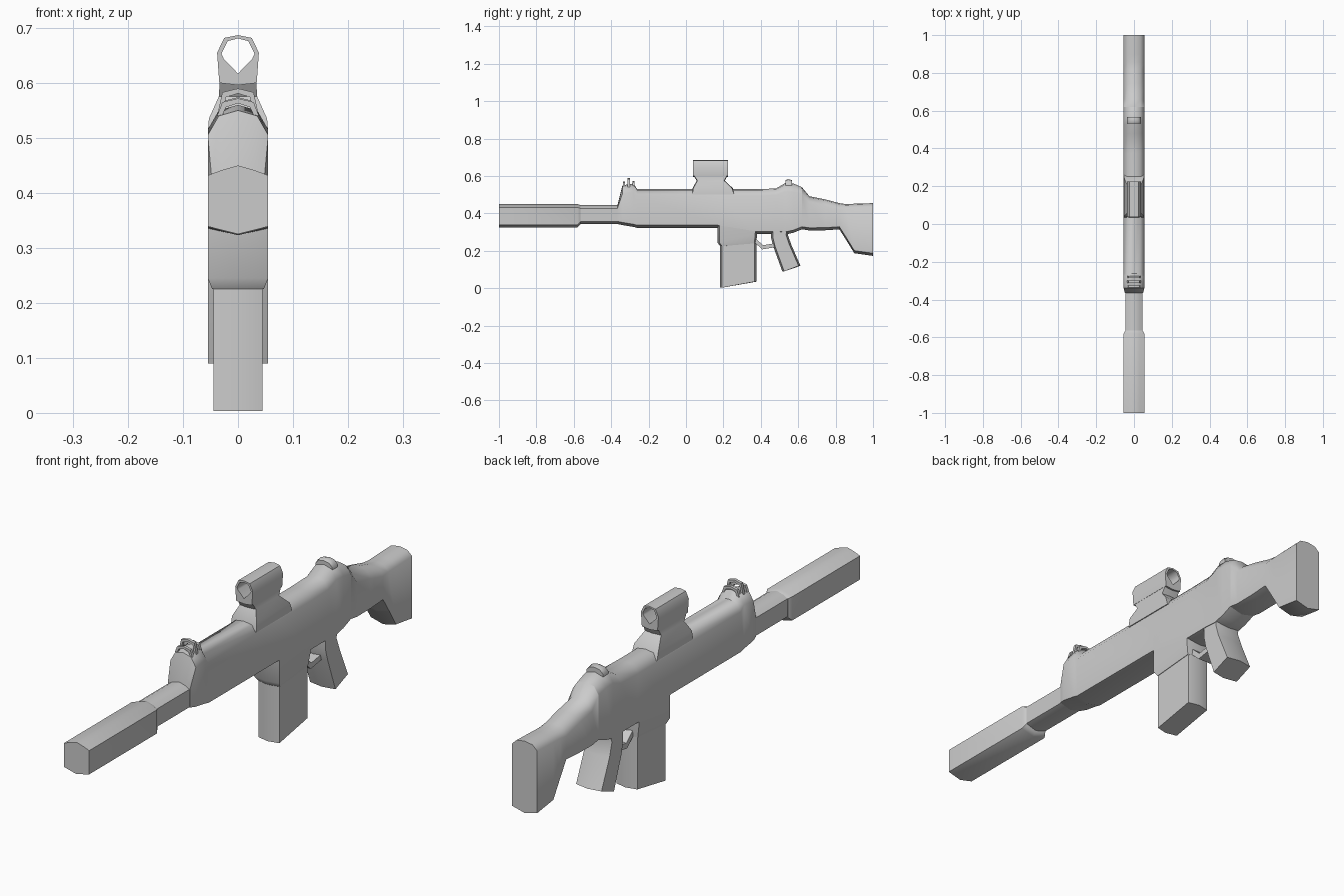
import bpy, bmesh

if "Cube" in bpy.data.objects:
    bpy.data.objects.remove(bpy.data.objects["Cube"])


def finish(name, bm, angle=50):
    bmesh.ops.recalc_face_normals(bm, faces=bm.faces[:])
    me = bpy.data.meshes.new(name)
    bm.to_mesh(me)
    bm.free()
    ob = bpy.data.objects.new(name, me)
    bpy.context.collection.objects.link(ob)
    bpy.ops.object.select_all(action='DESELECT')
    ob.select_set(True)
    bpy.context.view_layer.objects.active = ob
    bpy.ops.object.shade_smooth_by_angle(angle=angle * 3.14159 / 180)
    return ob


def loft(name, rings, closed=False):
    """Skin a row of equal-sized rings; cap the ends or join last to first."""
    bm = bmesh.new()
    vs = [[bm.verts.new(p) for p in r] for r in rings]
    n = len(vs[0])
    pairs = list(zip(vs, vs[1:])) + ([(vs[-1], vs[0])] if closed else [])
    for a, b in pairs:
        for i in range(n):
            j = (i + 1) % n
            bm.faces.new((a[i], a[j], b[j], b[i]))
    if not closed:
        bm.faces.new(vs[0])
        bm.faces.new(vs[-1])
    return finish(name, bm)


def mirrored(half, y):
    """Half outline (first and last points on x = 0) to a full ring at y."""
    pts = half + [(-x, z) for x, z in half[-2:0:-1]]
    return [(x, y, z) for x, z in pts]


def section(y, top, bot, w=0.055, tw=0.035, a=0.006, b=0.035, c=0.014):
    return mirrored([(0, top), (tw, top - a), (w, top - b),
                     (w, bot + c), (0, bot)], y)


def plan_ring(y0, y1, z0, z1, w, d=0.01):
    """Ring across a vertical part, with shallow pointed front and back."""
    zf, zb = z0, z1
    return [(0, y0, zf), (w, y0 + d, zf), (w, y1 - d, zb),
            (0, y1, zb), (-w, y1 - d, zb), (-w, y0 + d, zf)]


def arch(name, y, depth, top, w, base, t):
    """Thin sight hoop standing across the top of the body."""
    outer = [(-w, base), (-w * 0.75, top - 0.007), (0, top),
             (w * 0.75, top - 0.007), (w, base)]
    rings = []
    for x, z in outer:
        xi, zi = x * (1 - t / w), z - t * (z > base)
        rings.append([(x, y - depth, z), (x, y + depth, z),
                      (xi, y + depth, zi), (xi, y - depth, zi)])
    loft(name, rings)


# Muzzle tube and barrel
hexa = dict(tw=0.028, a=0.008, b=0.018)
loft("muzzle_tube", [section(-1, .45, .325, **hexa),
                     section(-.58, .45, .325, **hexa),
                     section(-.565, .445, .34, w=.046, **hexa)])
loft("barrel", [section(-.58, .445, .343, w=.045, **hexa),
                section(-.35, .445, .343, w=.045, **hexa)])

# Receiver with raised front and rear humps
hump = dict(a=.01, b=.045)
loft("receiver", [
    section(-.366, .447, .343, w=.048, **hexa),
    section(-.34, .55, .338, **hump),
    section(-.28, .56, .328, **hump),
    section(-.262, .53, .323),
    section(.17, .53, .323),
    section(.375, .53, .29),
    section(.48, .533, .29),
    section(.53, .562, .287, **hump),
    section(.575, .56, .297, **hump),
    section(.62, .54, .315)])

# Shoulder stock
loft("stock", [
    section(.62, .54, .315),
    section(.66, .492, .309),
    section(.745, .475, .31),
    section(.82, .455, .315),
    section(.855, .45, .26, b=.025),
    section(.90, .452, .187, b=.025),
    section(1.0, .455, .173, b=.025)])

# Magazine well and magazine
loft("magazine_well", [plan_ring(.168, .385, .40, .40, .055),
                       plan_ring(.168, .38, .245, .29, .055),
                       plan_ring(.182, .376, .225, .24, .047)])
loft("magazine", [plan_ring(.182, .376, .30, .30, .045),
                  plan_ring(.182, .376, .003, .035, .045)])

# Grip, leaning back as it goes down
loft("grip", [plan_ring(.455, .55, .33, .33, .053),
              plan_ring(.455, .545, .27, .285, .053),
              plan_ring(.467, .562, .222, .235, .055),
              plan_ring(.515, .612, .09, .12, .055)])

# Trigger guard strip
guard = [(.37, .25), (.408, .216), (.48, .228)]
loft("trigger_guard", [[(-.03, y, z - .008), (.03, y, z - .008),
                        (.03, y + .004, z + .014), (-.03, y + .004, z + .014)]
                       for y, z in guard])

# Optic: hollow tube on a flared mount
outer = [(0, .687), (.025, .682), (.038, .655), (.034, .60), (0, .596)]
inner = [(0, .681), (.019, .676), (.03, .653), (.026, .644), (0, .617)]
loft("optic_tube", [mirrored(outer, .037), mirrored(outer, .225),
                    mirrored(inner, .225), mirrored(inner, .037)], closed=True)
loft("optic_mount", [plan_ring(.03, .262, .50, .50, .055, .004),
                     plan_ring(.035, .25, .535, .535, .053, .004),
                     plan_ring(.057, .208, .575, .575, .035, .004),
                     plan_ring(.04, .222, .604, .604, .033, .002)])

# Front sight: three hoops, the middle one tallest
for i, (y, top) in enumerate([(-.331, .572), (-.306, .59), (-.281, .574)]):
    arch(f"front_sight_hoop_{i + 1}", y, .006, top, .038, .54, .009)

# Rear sight
loft("rear_sight", [section(.532, .577, .54, w=.036, tw=.022, a=.004, b=.018, c=.002),
                    section(.545, .584, .54, w=.036, tw=.022, a=.004, b=.018, c=.002),
                    section(.566, .578, .54, w=.036, tw=.022, a=.004, b=.018, c=.002)])
